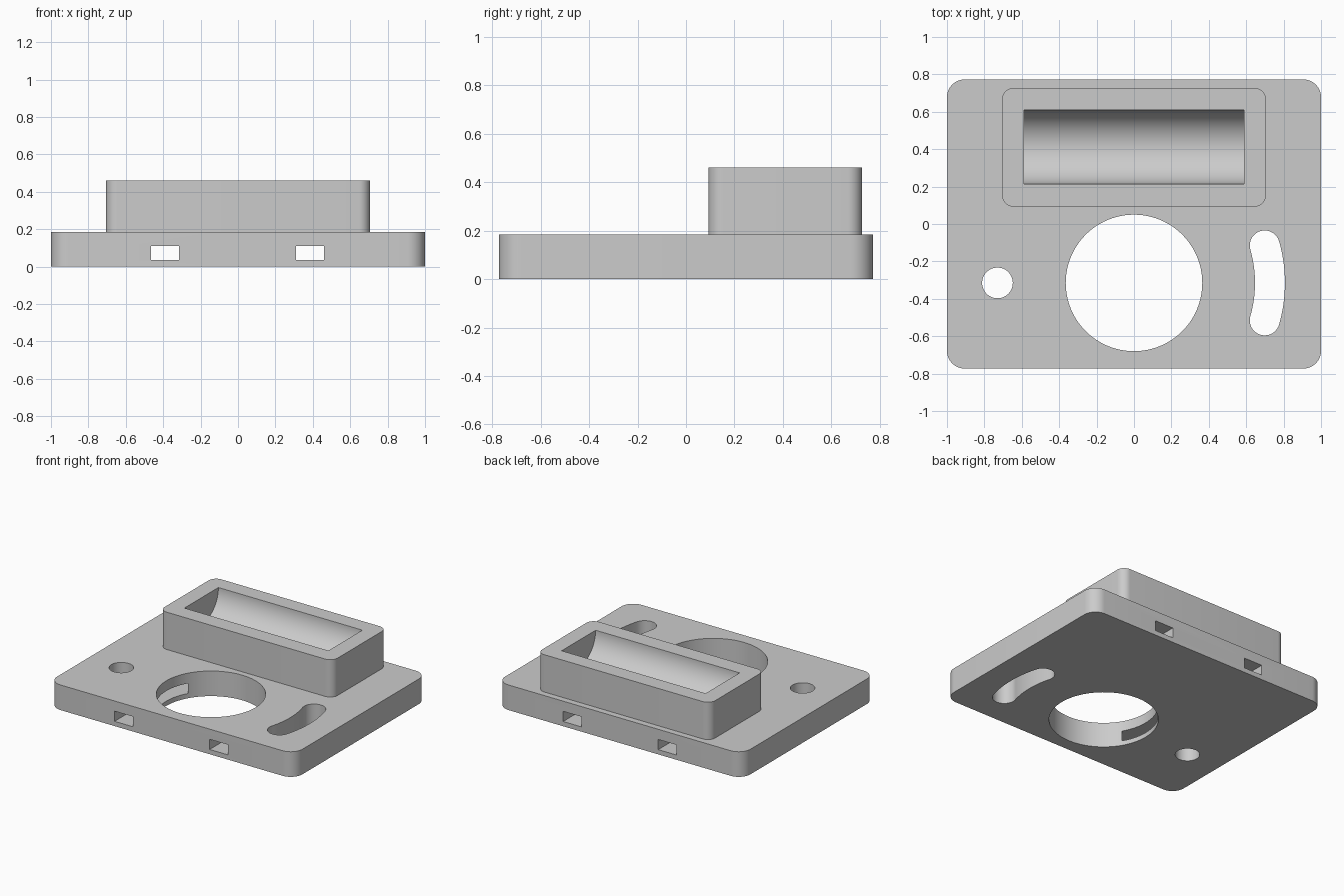
import bpy
import bmesh
from math import sin, cos, pi, radians
from mathutils import Matrix, Vector

default_cube = bpy.data.objects.get("Cube")
if default_cube:
    bpy.data.objects.remove(default_cube, do_unlink=True)

grey = bpy.data.materials.new("light_grey")
grey.use_nodes = True
grey.diffuse_color = (0.6, 0.6, 0.6, 1)
grey.node_tree.nodes["Principled BSDF"].inputs["Base Color"].default_value = (0.6, 0.6, 0.6, 1)


def arc(cx, cy, r, start, end, steps):
    """Points along an arc, angles in degrees."""
    angles = [radians(start + (end - start) * i / steps) for i in range(steps + 1)]
    return [(cx + r * cos(a), cy + r * sin(a)) for a in angles]


def rounded_rect(x0, x1, y0, y1, r):
    corners = [(x1 - r, y1 - r), (x0 + r, y1 - r), (x0 + r, y0 + r), (x1 - r, y0 + r)]
    return [p for i, (cx, cy) in enumerate(corners)
            for p in arc(cx, cy, r, 90 * i, 90 * i + 90, 10)]


def prism(name, outline, low, high, turn=None):
    """Extrude a flat outline from low to high, then optionally rotate it."""
    bm = bmesh.new()
    face = bm.faces.new([bm.verts.new((x, y, low)) for x, y in outline])
    new = bmesh.ops.extrude_face_region(bm, geom=[face])["geom"]
    bmesh.ops.translate(bm, vec=Vector((0, 0, high - low)),
                        verts=[v for v in new if isinstance(v, bmesh.types.BMVert)])
    if turn:
        bm.transform(turn)
    bmesh.ops.recalc_face_normals(bm, faces=bm.faces)
    mesh = bpy.data.meshes.new(name)
    bm.to_mesh(mesh)
    bm.free()
    mesh.materials.append(grey)
    obj = bpy.data.objects.new(name, mesh)
    bpy.context.collection.objects.link(obj)
    return obj


def carve(target, cutters):
    """Subtract each cutter, then discard it."""
    bpy.context.view_layer.objects.active = target
    for cutter in cutters:
        cutter.hide_render = True
        mod = target.modifiers.new("cut", "BOOLEAN")
        mod.operation = "DIFFERENCE"
        mod.solver = "EXACT"
        mod.object = cutter
        bpy.ops.object.modifier_apply(modifier=mod.name)
        bpy.data.objects.remove(cutter, do_unlink=True)


PLATE_TOP, BOX_TOP = 0.185, 0.46
HOLE_Y = -0.315

# Main plate
plate = prism("base_plate", rounded_rect(-1, 1, -0.773, 0.773, 0.095), 0, PLATE_TOP)

# Round holes and the curved slot, which follows the centre of the large hole
large_hole = prism("large_hole", arc(0, HOLE_Y, 0.365, 0, 360, 96)[:-1], -0.1, 0.3)
small_hole = prism("small_hole", arc(-0.73, HOLE_Y, 0.082, 0, 360, 48)[:-1], -0.1, 0.3)
R, W, A = 0.727, 0.08, 16
ex, ey = R * cos(radians(A)), R * sin(radians(A))
slot_outline = (arc(0, HOLE_Y, R + W, -A, A, 20)
                + arc(ex, HOLE_Y + ey, W, A, A + 180, 20)[1:]
                + arc(0, HOLE_Y, R - W, A, -A, 20)[1:]
                + arc(ex, HOLE_Y - ey, W, 180 - A, 360 - A, 20)[1:-1])
curved_slot = prism("curved_slot", slot_outline, -0.1, 0.3)

# Strap channels running front to back through the plate
stand_up = Matrix.Rotation(pi / 2, 4, "X")
channels = []
for x in (-0.39, 0.385):
    outline = [(x - 0.075, 0.035), (x + 0.075, 0.035), (x + 0.075, 0.11), (x - 0.075, 0.11)]
    channels.append(prism("strap_channel", outline, -1, 1, stand_up))
carve(plate, [large_hole, small_hole, curved_slot] + channels)

# Raised box with a half-round trough along its length
box = prism("raised_box", rounded_rect(-0.705, 0.705, 0.093, 0.727, 0.06), PLATE_TOP, BOX_TOP)
along_x = Matrix(((0, 0, 1, 0), (1, 0, 0, 0), (0, 1, 0, 0), (0, 0, 0, 1)))
trough_outline = arc(0.412, BOX_TOP, 0.198, 180, 360, 48) + [(0.61, 0.6), (0.214, 0.6)]
carve(box, [prism("trough", trough_outline, -0.587, 0.587, along_x)])

# Smooth curved walls, crisp edges
for obj in (plate, box):
    bpy.ops.object.select_all(action="DESELECT")
    obj.select_set(True)
    bpy.context.view_layer.objects.active = obj
    bpy.ops.object.shade_smooth_by_angle(angle=radians(30))
